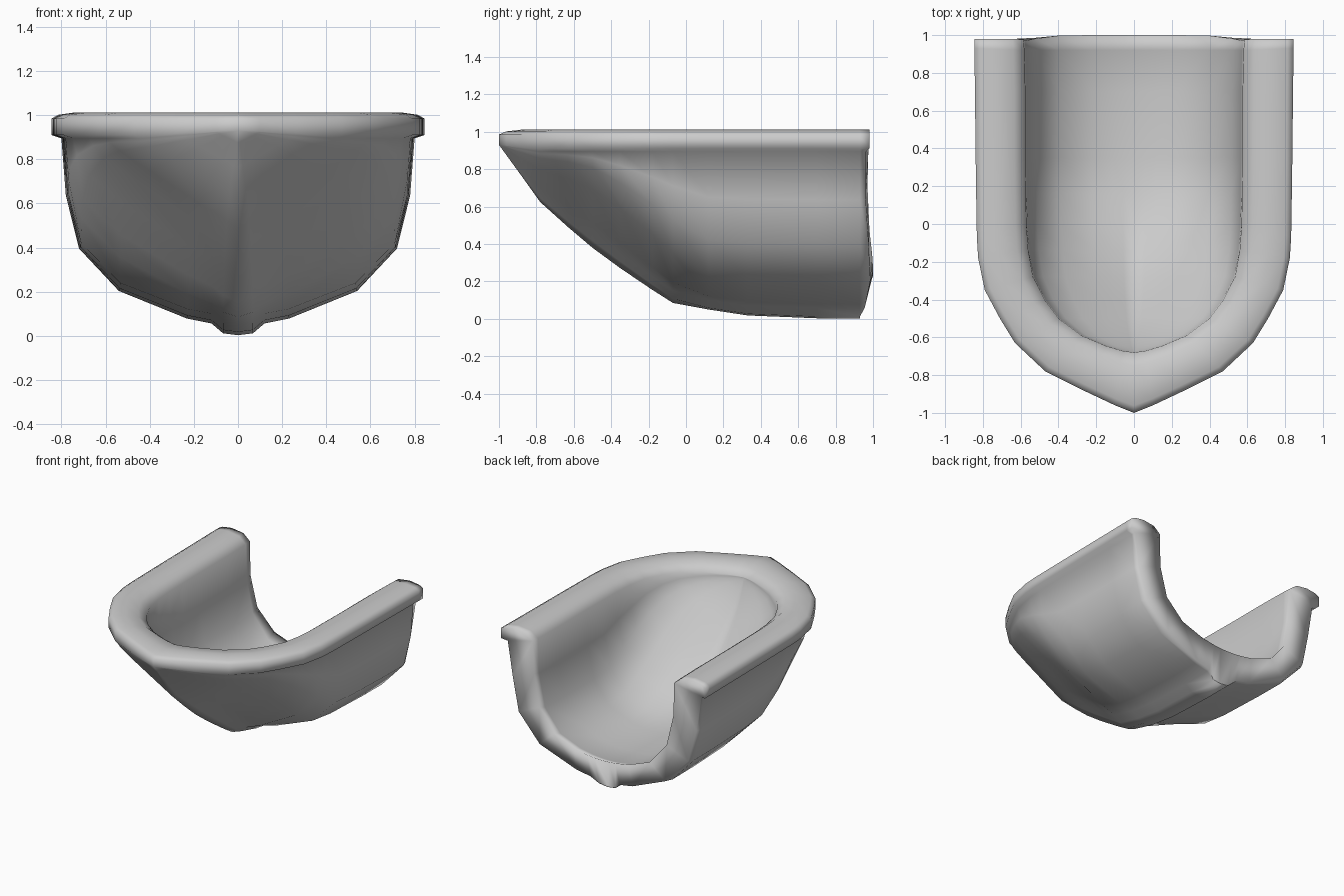
import bpy, bmesh

if "Cube" in bpy.data.objects:
    bpy.data.objects.remove(bpy.data.objects["Cube"])

# Stations stern to bow: outer rim y, outer half width, keel z, inner y, inner half width, floor z
STATIONS = [
    (.98, .845, .006, .98, .585, .23),
    (.93, .845, .003, .92, .58, .20),
    (.70, .842, .003, .70, .575, .19),
    (.33, .838, .018, .35, .575, .19),
    (.12, .835, .05, .16, .572, .21),
    (-.07, .832, .085, .00, .57, .25),
    (-.18, .825, .155, -.14, .56, .31),
    (-.35, .79, .27, -.28, .535, .41),
    (-.50, .71, .38, -.40, .475, .53),
    (-.63, .63, .49, -.50, .40, .64),
    (-.78, .47, .625, -.59, .28, .76),
    (-.88, .27, .765, -.645, .15, .86),
    (-.96, .10, .875, -.672, .06, .92),
    (-1.0, 0, .93, -.68, 0, .945),
]
# Section shapes from centre line to rim, as fractions of width and height
OUTER = [(0, 0), (.085, .01), (.15, .06), (.29, .085), (.675, .225), (.90, .44), (.975, .71), (1, 1)]
INNER = [(0, 0), (.1, .003), (.2, .01), (.38, .035), (.68, .125), (.9, .34), (.985, .66), (1, 1)]
# Stern profile: z, y
STERN = [(0, .93), (.05, .965), (.15, .99), (.22, 1.0), (.3, 1.0), (.45, .982), (.7, .97), (1.1, .98)]


def stern_y(z):
    for (z0, y0), (z1, y1) in zip(STERN, STERN[1:]):
        if z <= z1:
            return y0 + (y1 - y0) * (z - z0) / (z1 - z0)
    return STERN[-1][1]


def section(i):
    y, w, keel, yi, wi, floor = STATIONS[i]
    vee = max(0, min(1, (.1 - y) / .65))   # round midship turns into a straight V bow
    lift = max(0, (-y - .8) / .2)          # rim underside rises to the stem
    top = .895 + .035 * lift
    pts = []
    # outer planking, slightly inset below the rim and rounded in at the stern
    for j, (fx, fz) in enumerate(OUTER):
        fz = fz + (fx - fz) * vee * .92
        z = keel + (top - keel) * fz
        tuck = .02 if i == 0 and 4 <= j <= 6 else 0
        pts.append((w * .947 * fx - tuck, stern_y(z) - .012 if i == 0 else y, z))
    # rounded rim band
    for t, z in ((0, .91 + .02 * lift), (0, .985), (.12, 1.002), (.42, 1.013), (.78, 1.0)):
        pts.append((w + (wi - w) * t, y + (yi - y) * t, z))
    # inner skin, rim to floor
    for fx, fz in reversed(INNER):
        fz = fz + (fx - fz) * vee * .6
        z = floor + (.955 - floor) * fz
        pts.append((wi * fx, stern_y(z) if i == 0 else yi, z))
    return pts


# Half hull lofted through the sections
bm = bmesh.new()
rows = [[bm.verts.new(p) for p in section(i)] for i in range(len(STATIONS))]
for a, b in zip(rows, rows[1:]):
    for j in range(len(a) - 1):
        bm.faces.new((a[j], a[j + 1], b[j + 1], b[j]))

# Stern end face between outer and inner skins
end = rows[0]
n = len(OUTER)
for j in range(n - 1):
    bm.faces.new((end[j], end[-1 - j], end[-2 - j], end[j + 1]))
bm.faces.new(end[n - 1:len(end) - n + 1])

bmesh.ops.remove_doubles(bm, verts=bm.verts[:], dist=.001)
bmesh.ops.recalc_face_normals(bm, faces=bm.faces[:])
mesh = bpy.data.meshes.new("boat_hull")
bm.to_mesh(mesh)
bm.free()
# the lowest keel face must look down
lowest = min(mesh.polygons, key=lambda p: p.center.z)
if lowest.normal.z > 0:
    mesh.flip_normals()

hull = bpy.data.objects.new("boat_hull", mesh)
bpy.context.collection.objects.link(hull)
bpy.context.view_layer.objects.active = hull
hull.select_set(True)

# Mirror to the other side, fully smooth like a soft moulded shell
mirror = hull.modifiers.new("mirror", 'MIRROR')
mirror.use_clip = True
mirror.merge_threshold = .002
bpy.ops.object.modifier_apply(modifier=mirror.name)
bpy.ops.object.shade_smooth()
